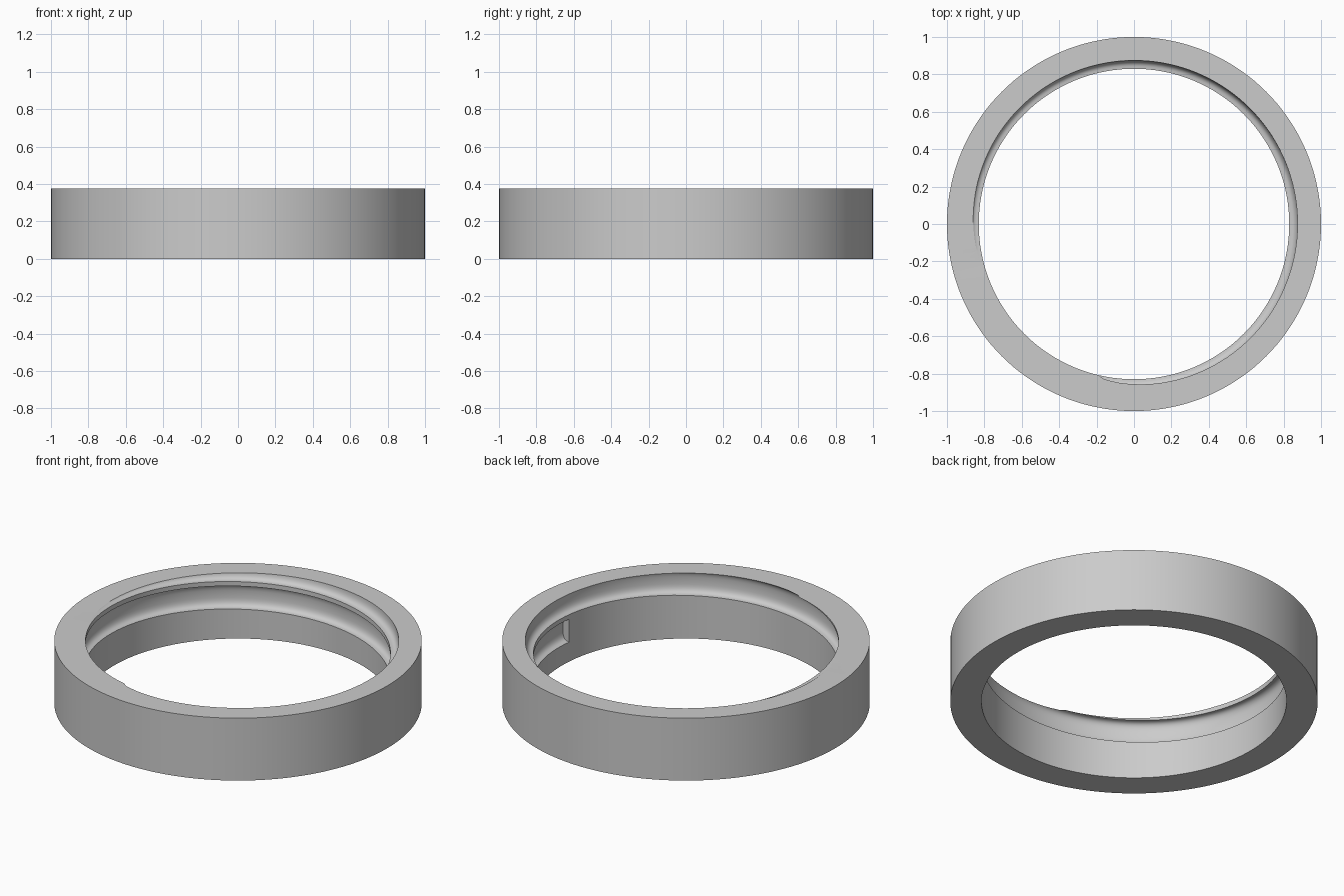
import bpy, bmesh, math

if "Cube" in bpy.data.objects:
    bpy.data.objects.remove(bpy.data.objects["Cube"], do_unlink=True)

SEGMENTS = 144            # facets per turn
OUTER, BORE, HEIGHT = 1.0, 0.83, 0.375
PITCH = 0.165             # rise of the thread per turn
HALF, DEPTH = 0.069, 0.045  # half height and depth of the groove
START_Z, START_ANGLE = 0.186, math.radians(-5)

grey = bpy.data.materials.new("plain grey")
grey.use_nodes = True
colour = (0.6, 0.6, 0.6, 1)
grey.diffuse_color = colour
grey.node_tree.nodes["Principled BSDF"].inputs["Base Color"].default_value = colour


def sweep(name, loop_at, steps, closed):
    """Skin a closed (radius, z) loop around the z axis; loop_at gives angle and loop."""
    bm = bmesh.new()
    rings = []
    for i in range(steps):
        a, loop = loop_at(i)
        rings.append([bm.verts.new((r * math.cos(a), r * math.sin(a), z)) for r, z in loop])
    n = len(rings[0])
    for i in range(steps if closed else steps - 1):
        p, q = rings[i], rings[(i + 1) % steps]
        for j in range(n):
            k = (j + 1) % n
            bm.faces.new((p[j], q[j], q[k], p[k]))
    if not closed:
        bm.faces.new(rings[0])
        bm.faces.new(rings[-1])
    bmesh.ops.recalc_face_normals(bm, faces=bm.faces)
    mesh = bpy.data.meshes.new(name)
    bm.to_mesh(mesh)
    bm.free()
    mesh.materials.append(grey)
    obj = bpy.data.objects.new(name, mesh)
    bpy.context.collection.objects.link(obj)
    return obj


# Plain ring
section = [(BORE, 0), (OUTER, 0), (OUTER, HEIGHT), (BORE, HEIGHT)]
ring = sweep("threaded_ring", lambda i: (math.tau * i / SEGMENTS, section), SEGMENTS, True)

# Rounded groove section, open towards the bore
groove = [(BORE - 0.03, -HALF)]
for i in range(17):
    t = math.pi * (i / 16 - 0.5)
    c, s = max(math.cos(t), 0), math.sin(t)
    groove.append((BORE + DEPTH * c ** 0.7, HALF * math.copysign(abs(s) ** 0.7, s)))
groove.append((BORE - 0.03, HALF))


# Helical cutter that climbs out through the top face
def thread_loop(i):
    z = START_Z + PITCH * i / SEGMENTS
    return START_ANGLE + math.tau * i / SEGMENTS, [(r, z + dz) for r, dz in groove]


cutter = sweep("thread_cutter", thread_loop, int(SEGMENTS * 1.7), False)
cutter.hide_render = True

# Cut the thread
cut = ring.modifiers.new("thread", "BOOLEAN")
cut.operation = "DIFFERENCE"
cut.solver = "EXACT"
cut.object = cutter
bpy.ops.object.select_all(action="DESELECT")
ring.select_set(True)
bpy.context.view_layer.objects.active = ring
bpy.ops.object.modifier_apply(modifier=cut.name)
bpy.data.objects.remove(cutter, do_unlink=True)
bpy.ops.object.shade_smooth_by_angle(angle=math.radians(30))
